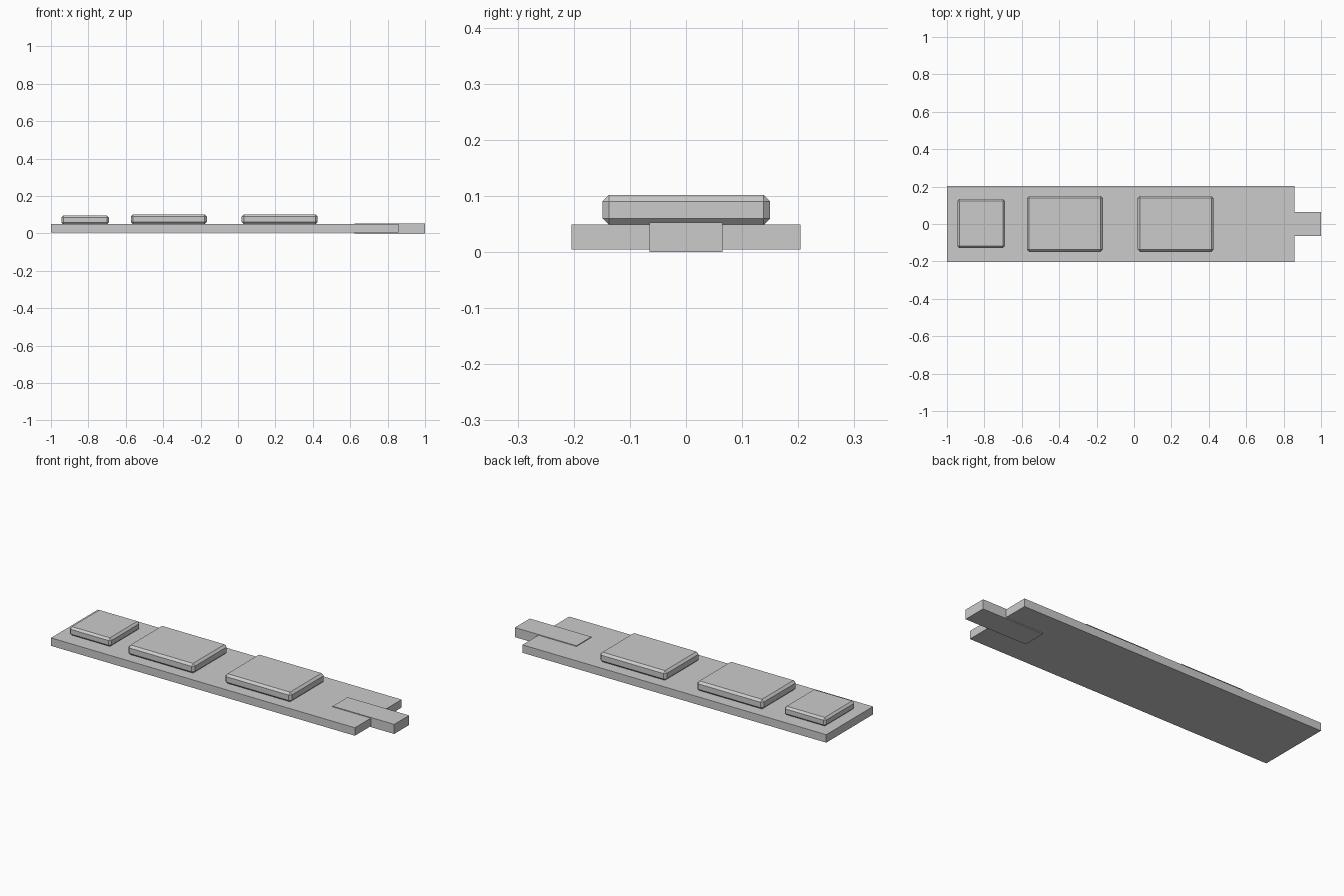
import bpy

if "Cube" in bpy.data.objects:
    bpy.data.objects.remove(bpy.data.objects["Cube"])


def box(name, x, y, z, bevel=0.0):
    """Box from (min, max) ranges, optionally with single-segment chamfers."""
    bpy.ops.mesh.primitive_cube_add(
        size=1, location=[(a + b) / 2 for a, b in (x, y, z)])
    ob = bpy.context.object
    ob.name = name
    ob.scale = [b - a for a, b in (x, y, z)]
    bpy.ops.object.transform_apply(location=False, rotation=False, scale=True)
    if bevel:
        mod = ob.modifiers.new("chamfer", 'BEVEL')
        mod.width = bevel
        mod.segments = 1
    return ob


# Circuit board and the connector plug embedded in its end
box("circuit_board", (-1, 0.857), (-0.204, 0.204), (0.005, 0.049))
box("connector_plug", (0.624, 1), (-0.065, 0.065), (0, 0.053))

# Chips mounted on the board
box("controller_chip", (-0.945, -0.69), (-0.128, 0.134), (0.048, 0.096), 0.011)
for i, x in enumerate([(-0.573, -0.167), (0.02, 0.426)]):
    box(f"memory_chip_{i + 1}", x, (-0.149, 0.15), (0.048, 0.102), 0.012)
